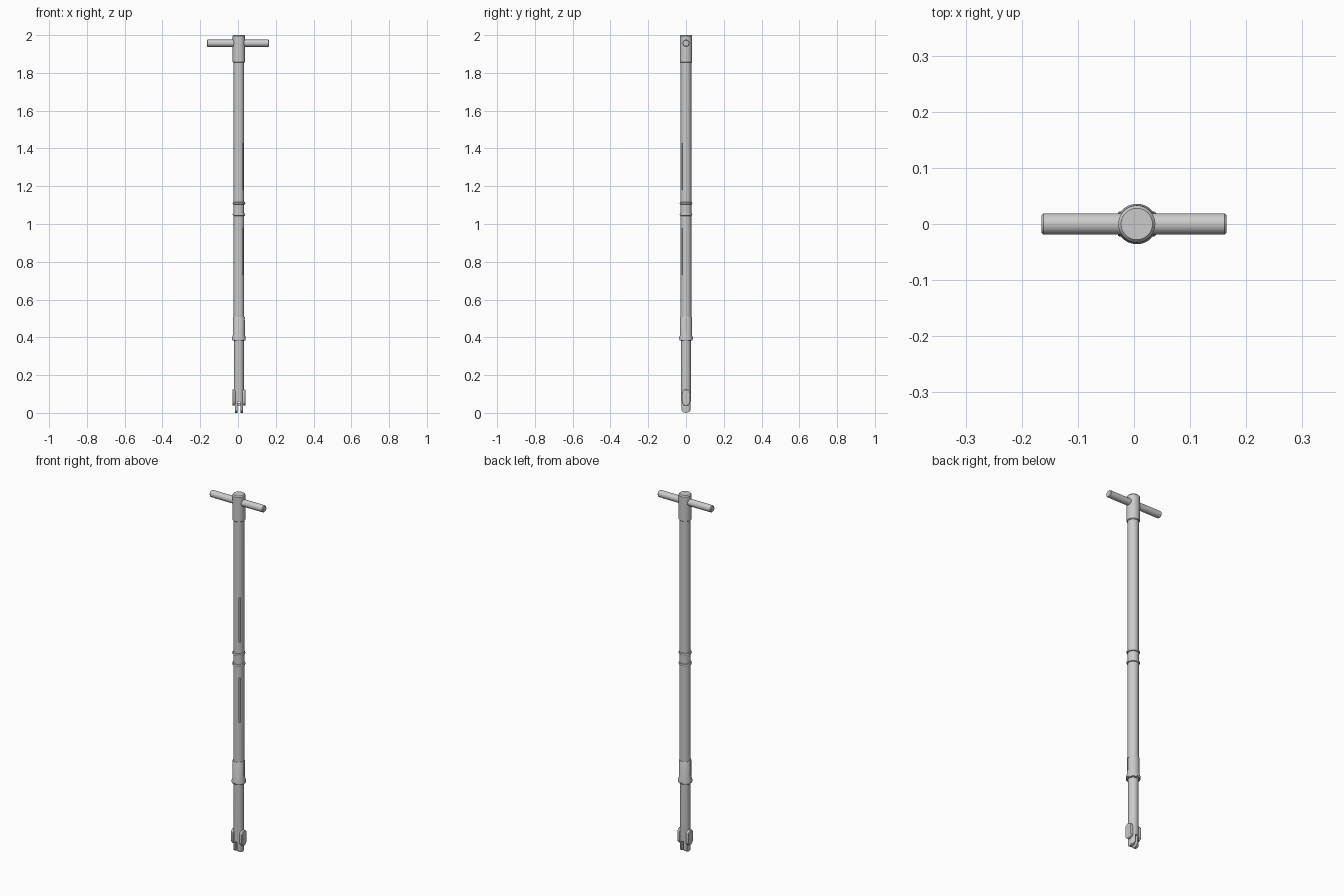
import bpy, bmesh, math
from math import sin, cos, pi, radians
from mathutils import Matrix, Vector

if "Cube" in bpy.data.objects:
    bpy.data.objects.remove(bpy.data.objects["Cube"])

CX = 0.005  # axis of the shaft


def finish(name, bm):
    bmesh.ops.recalc_face_normals(bm, faces=bm.faces)
    me = bpy.data.meshes.new(name)
    bm.to_mesh(me)
    bm.free()
    ob = bpy.data.objects.new(name, me)
    bpy.context.collection.objects.link(ob)
    return ob


def lathe(name, profile, n=48, matrix=None):
    """Closed solid of revolution from (radius, z) points, bottom to top."""
    bm = bmesh.new()
    rings = [[bm.verts.new((r * cos(2 * pi * i / n), r * sin(2 * pi * i / n), z))
              for i in range(n)] for r, z in profile]
    for a, b in zip(rings, rings[1:]):
        for i in range(n):
            j = (i + 1) % n
            bm.faces.new((a[i], a[j], b[j], b[i]))
    bm.faces.new(rings[0])
    bm.faces.new(rings[-1])
    bm.transform(matrix or Matrix.Translation((CX, 0, 0)))
    return finish(name, bm)


def box(name, center, size, angle=0):
    """Box placed relative to the shaft axis and turned about it."""
    bm = bmesh.new()
    bmesh.ops.create_cube(bm, size=1)
    bm.transform(Matrix.Translation((CX, 0, 0)) @ Matrix.Rotation(angle, 4, 'Z')
                 @ Matrix.Translation(center) @ Matrix.Diagonal((*size, 1)))
    return finish(name, bm)


def stadium(name, x0, x1, half, z0, z1, n=12):
    """Round-ended plate in the yz plane, extruded along x."""
    pts = [(half * cos(pi * i / n), z1 - half + half * sin(pi * i / n)) for i in range(n + 1)]
    pts += [(-half * cos(pi * i / n), z0 + half - half * sin(pi * i / n)) for i in range(n + 1)]
    bm = bmesh.new()
    f = bm.faces.new([bm.verts.new((CX + x0, y, z)) for y, z in pts])
    ext = bmesh.ops.extrude_face_region(bm, geom=[f])['geom']
    bmesh.ops.translate(bm, vec=Vector((x1 - x0, 0, 0)),
                        verts=[v for v in ext if isinstance(v, bmesh.types.BMVert)])
    return finish(name, bm)


def select(ob):
    bpy.ops.object.select_all(action='DESELECT')
    ob.select_set(True)
    bpy.context.view_layer.objects.active = ob


def cut(ob, cutter, op='DIFFERENCE'):
    cutter.hide_render = True
    m = ob.modifiers.new('cut', 'BOOLEAN')
    m.operation, m.object, m.solver = op, cutter, 'EXACT'
    select(ob)
    bpy.ops.object.modifier_apply(modifier=m.name)
    bpy.data.objects.remove(cutter)


parts = []

# Cross handle
h = 0.165
parts.append(lathe('cross_handle', [(0.015, -h), (0.019, -h + 0.004), (0.019, h - 0.004), (0.015, h)],
                   32, Matrix.Translation((0, 0, 1.957)) @ Matrix.Rotation(pi / 2, 4, 'Y')))

# Collar that holds the handle
parts.append(lathe('top_collar', [(0.030, 1.855), (0.033, 1.858), (0.033, 1.994), (0.028, 2.0)]))

# Long outer tube with two narrow viewing slots
tube = lathe('outer_tube', [(0.028, 0.40), (0.028, 1.87)])
for z in (0.855, 1.305):
    cut(tube, box('slot_cutter', (0, -0.028, z), (0.006, 0.014, 0.25), radians(45)))
parts.append(tube)

# Pair of rings around the middle joint
for i, z in enumerate((1.05, 1.11)):
    parts.append(lathe(f'joint_ring_{i + 1}', [(0.027, z - 0.007), (0.032, z - 0.005), (0.0335, z),
                                               (0.032, z + 0.005), (0.027, z + 0.007)]))

# Lower sleeve with flared rim, side slots and rim notches
sleeve = lathe('lower_sleeve', [(0.034, 0.383), (0.036, 0.386), (0.036, 0.398), (0.032, 0.412),
                                (0.0315, 0.505), (0.030, 0.508)])
for k in range(2):
    cut(sleeve, box('slot_cutter', (0.034, 0, 0.465), (0.011, 0.014, 0.07), k * pi))
for k in range(4):
    cut(sleeve, box('notch_cutter', (0.036, 0, 0.383), (0.012, 0.010, 0.016), k * pi / 2))
parts.append(sleeve)

# Inner tube ending in a rounded fork
inner = lathe('inner_tube_fork', [(0.026, -0.02), (0.026, 0.45)])
cut(inner, stadium('round_end', -0.05, 0.05, 0.0275, 0.0, 0.5), 'INTERSECT')
for s in (-1, 1):
    cut(inner, box('flat_cutter', (s * 0.041, 0, 0.01), (0.038, 0.1, 0.06)))
cut(inner, box('fork_gap', (0, 0, 0.0), (0.014, 0.1, 0.12)))
parts.append(inner)

# Oval jaw pads on both sides
for side, s in (('left', -1), ('right', 1)):
    pad = stadium(f'{side}_jaw_pad', s * 0.018, s * 0.034, 0.022, 0.038, 0.124)
    m = pad.modifiers.new('bevel', 'BEVEL')
    m.width, m.segments, m.limit_method = 0.003, 2, 'ANGLE'
    parts.append(pad)

# Pivot pin across the fork
parts.append(lathe('pivot_pin', [(0.007, -0.022), (0.007, 0.022)], 20,
                   Matrix.Translation((CX, 0, 0.045)) @ Matrix.Rotation(pi / 2, 4, 'Y')))

for ob in parts:
    select(ob)
    bpy.ops.object.shade_smooth_by_angle(angle=radians(30))
